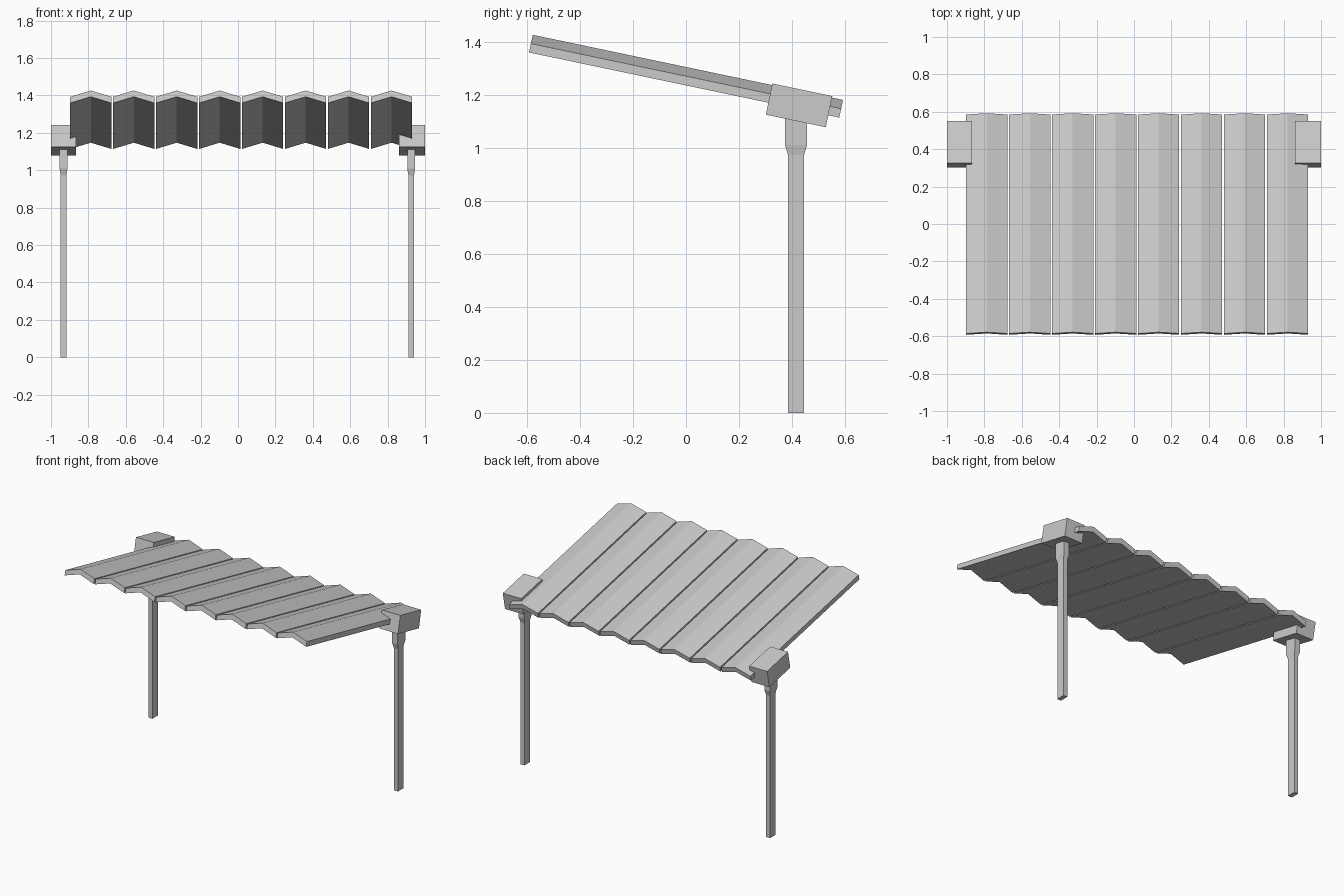
import bpy, bmesh, math
from mathutils import Matrix

if "Cube" in bpy.data.objects:
    bpy.data.objects.remove(bpy.data.objects["Cube"])

TILT = math.radians(-11.85)
SLOPE = Matrix.Rotation(TILT, 4, 'X')


def make_object(name, bm, matrix):
    bmesh.ops.recalc_face_normals(bm, faces=bm.faces[:])
    mesh = bpy.data.meshes.new(name)
    bm.to_mesh(mesh)
    bm.free()
    ob = bpy.data.objects.new(name, mesh)
    bpy.context.collection.objects.link(ob)
    ob.matrix_world = matrix
    return ob


def loft(rings):
    """Solid through matching rings of points, capped at both ends."""
    bm = bmesh.new()
    rows = [[bm.verts.new(p) for p in ring] for ring in rings]
    n = len(rows[0])
    for a, b in zip(rows, rows[1:]):
        for i in range(n):
            j = (i + 1) % n
            bm.faces.new((a[i], a[j], b[j], b[i]))
    bm.faces.new(rows[0])
    bm.faces.new(rows[-1])
    return bm


def rect(w, d, z):
    return [(-w/2, -d/2, z), (w/2, -d/2, z), (w/2, d/2, z), (-w/2, d/2, z)]


# Roof: eight folded panels on a common slope
HALF_W, HALF_L = 0.11, 0.598
PROFILE = [(-HALF_W, -0.034), (0, 0), (HALF_W, -0.034),
           (HALF_W, 0), (0, 0.034), (-HALF_W, 0)]
for k in range(8):
    bm = loft([[(x, y, z) for x, z in PROFILE] for y in (-HALF_L, HALF_L)])
    x = -0.787 + k * 0.2297
    make_object(f"roof_panel_{k + 1}", bm,
                Matrix.Translation((x, 0, 1.27)) @ SLOPE)

# Supports: post, flared collar and tilted clamp block on each side
for side, post_x, inner, outer in (("left", -0.933, -0.865, -1.0),
                                   ("right", 0.926, 0.86, 1.0)):
    base = Matrix.Translation((post_x, 0.415, 0))
    make_object(f"{side}_post", loft([rect(0.03, 0.06, 0), rect(0.03, 0.06, 1.01)]), base)
    make_object(f"{side}_collar", loft([rect(0.03, 0.06, 0.972),
                                        rect(0.042, 0.083, 1.01),
                                        rect(0.042, 0.083, 1.13)]), base)
    w = abs(outer - inner)
    make_object(f"{side}_clamp_block",
                loft([rect(w, 0.231, -0.06), rect(w, 0.231, 0.06)]),
                Matrix.Translation(((inner + outer) / 2, 0.4265, 1.16)) @ SLOPE)
